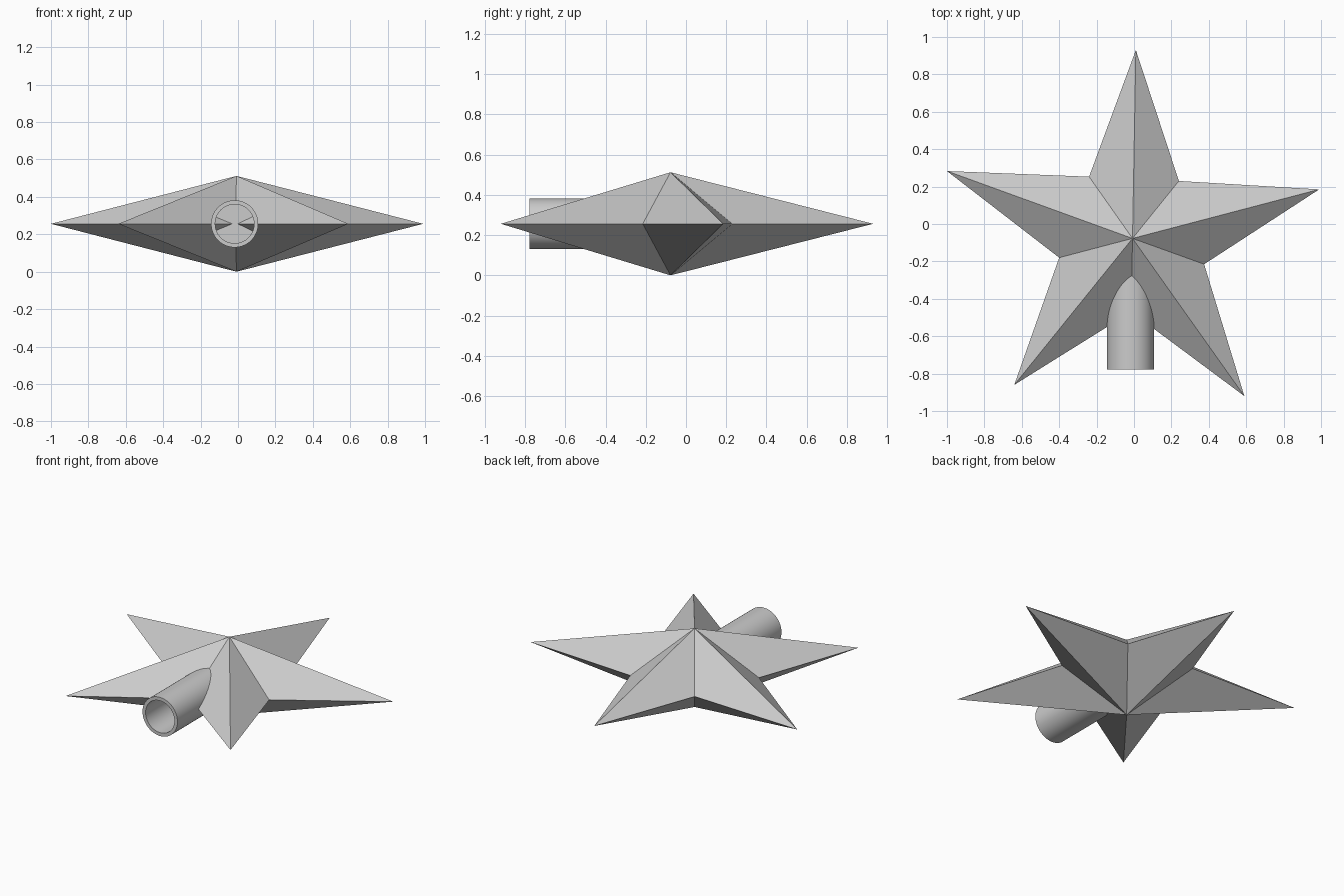
import bpy
import bmesh
import math
from mathutils import Vector

cube = bpy.data.objects.get("Cube")
if cube:
    bpy.data.objects.remove(cube, do_unlink=True)

MID = 0.256  # height of the star's rim plane

grey = bpy.data.materials.new("light grey")
grey.use_nodes = True
grey.diffuse_color = (0.6, 0.6, 0.6, 1)
grey.node_tree.nodes["Principled BSDF"].inputs["Base Color"].default_value = (0.6, 0.6, 0.6, 1)


def add_object(name, bm):
    bmesh.ops.recalc_face_normals(bm, faces=bm.faces)
    mesh = bpy.data.meshes.new(name)
    bm.to_mesh(mesh)
    bm.free()
    mesh.materials.append(grey)
    obj = bpy.data.objects.new(name, mesh)
    bpy.context.collection.objects.link(obj)
    return obj


# Faceted star: alternating tips and notches joined to an upper and a lower apex
outline = [(0.01, 0.93), (0.24, 0.23), (0.99, 0.185), (0.375, -0.215),
           (0.59, -0.92), (-0.015, -0.47), (-0.64, -0.86), (-0.40, -0.18),
           (-1.0, 0.283), (-0.24, 0.253)]
bm = bmesh.new()
rim = [bm.verts.new((x, y, MID)) for x, y in outline]
for z in (0, 2 * MID):
    apex = bm.verts.new((-0.008, -0.077, z))
    for i, v in enumerate(rim):
        bm.faces.new((v, rim[(i + 1) % len(rim)], apex))
add_object("star", bm)

# Hollow mounting tube: a lathed profile of (radius, y), capped at both inner ends
SIDES = 64
profile = [(0.126, -0.25), (0.126, -0.777), (0.104, -0.777), (0.104, -0.48)]
bm = bmesh.new()
rings = []
for r, y in profile:
    ring = []
    for i in range(SIDES):
        a = math.tau * i / SIDES
        ring.append(bm.verts.new(Vector((-0.018 + r * math.cos(a), y, MID + r * math.sin(a)))))
    rings.append(ring)
for a, b in zip(rings, rings[1:]):
    for i in range(SIDES):
        j = (i + 1) % SIDES
        bm.faces.new((a[i], a[j], b[j], b[i]))
bm.faces.new(rings[0])
bm.faces.new(rings[-1])
tube = add_object("mounting_tube", bm)

bpy.ops.object.select_all(action='DESELECT')
tube.select_set(True)
bpy.context.view_layer.objects.active = tube
bpy.ops.object.shade_smooth_by_angle(angle=math.radians(30))
